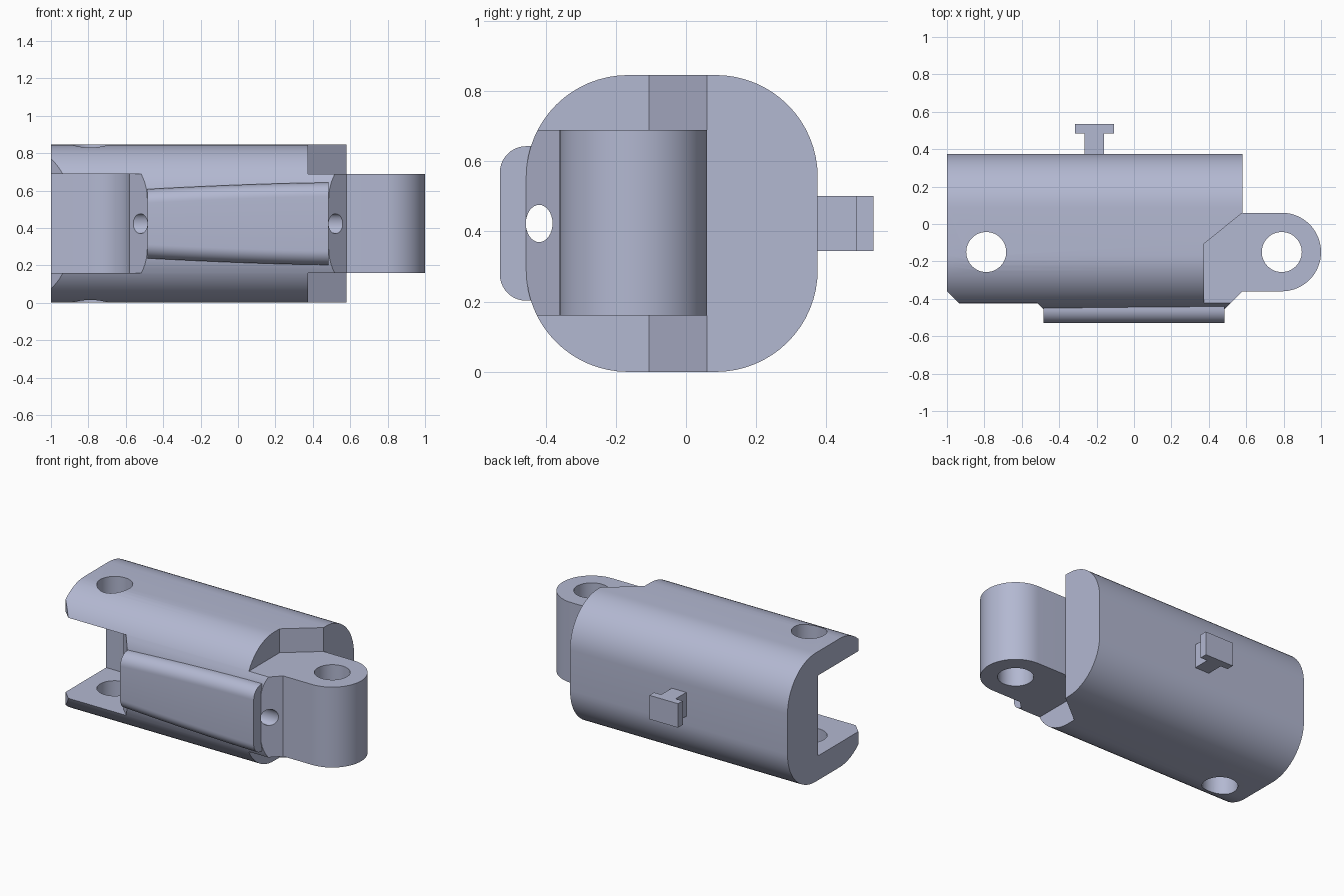
import bpy, math

if "Cube" in bpy.data.objects:
    bpy.data.objects.remove(bpy.data.objects["Cube"])

metal = bpy.data.materials.new("blue_grey_metal")
metal.diffuse_color = (0.45, 0.48, 0.64, 1)
metal.use_nodes = True
metal.node_tree.nodes["Principled BSDF"].inputs["Base Color"].default_value = metal.diffuse_color
MID = 0.4225  # mid height of the link


def loft(name, rings):
    """Solid skinned through rings that share one point count, with end caps."""
    n = len(rings[0])
    faces = [list(range(n))[::-1], [(len(rings) - 1) * n + i for i in range(n)]]
    for r in range(len(rings) - 1):
        a, b = r * n, (r + 1) * n
        faces += [(a + i, a + (i + 1) % n, b + (i + 1) % n, b + i) for i in range(n)]
    me = bpy.data.meshes.new(name)
    me.from_pydata([p for ring in rings for p in ring], [], faces)
    me.materials.append(metal)
    ob = bpy.data.objects.new(name, me)
    bpy.context.collection.objects.link(ob)
    activate(ob)
    bpy.ops.object.mode_set(mode='EDIT')
    bpy.ops.mesh.select_all(action='SELECT')
    bpy.ops.mesh.normals_make_consistent(inside=False)
    bpy.ops.object.mode_set(mode='OBJECT')
    return ob


def activate(ob):
    bpy.ops.object.select_all(action='DESELECT')
    ob.select_set(True)
    bpy.context.view_layer.objects.active = ob


def plan(name, pts, z0, z1):
    return loft(name, [[(x, y, z) for x, y in pts] for z in (z0, z1)])


def arc(cx, cy, rx, a0, a1, n=16, ry=None):
    ry = ry or rx
    return [(cx + rx * math.cos(math.radians(a0 + (a1 - a0) * i / n)),
             cy + ry * math.sin(math.radians(a0 + (a1 - a0) * i / n))) for i in range(n + 1)]


def cut(ob, cutters):
    for c in cutters:
        activate(ob)
        m = ob.modifiers.new("cut", 'BOOLEAN')
        m.operation, m.solver, m.object = 'DIFFERENCE', 'EXACT', c
        bpy.ops.object.modifier_apply(modifier=m.name)


def smooth(ob):
    activate(ob)
    bpy.ops.object.shade_smooth_by_angle(angle=math.radians(25))


# Rounded-square bar running the full length
R, Y0, Y1, H = 0.29, -0.455, 0.375, 0.845
section = (arc(Y1 - R, H - R, R, 0, 90) + arc(Y0 + R, H - R, R, 90, 180)
           + arc(Y0 + R, R, R, 180, 270) + arc(Y1 - R, R, R, 270, 360))
body = loft("link_body", [[(x, y, z) for y, z in section] for x in (-1, 1)])

# Outside of the rounded tongue at the right end
tongue = plan("tongue_cutter",
              [(0.38, -0.56), (0.58, -0.36)] + arc(0.79, -0.15, 0.21, -90, 90, 32)
              + [(0.58, 0.06), (0.58, 1), (1.5, 1), (1.5, -0.56)], -1, 2)
# Steps above and below the tongue
step = [(0.375, -1), (0.375, -0.105), (0.58, 0.06), (0.59, 1), (1.6, 1), (1.6, -1)]
steps = [plan("upper_step_cutter", step, 0.688, 1.5), plan("lower_step_cutter", step, -1, 0.16)]
# Slot at the left end that takes the next tongue
slot = plan("slot_cutter",
            [(-1.1, 0.06)] + arc(-0.79, -0.15, 0.21, 90, 0, 16)
            + [(-0.58, -0.36), (-0.38, -0.56), (-1.1, -0.56)], 0.16, 0.688)
# Small corner bevel on the fork plates
bevel = plan("fork_bevel_cutter", [(-1.1, -0.26), (-0.8, -0.56), (-1.1, -0.56)], -1, 2)
# Pin holes in fork and tongue
pins = [plan("pin_hole_cutter", arc(s * 0.79, -0.15, 0.107, 0, 360, 48)[:-1], -1, 2)
        for s in (-1, 1)]
# Oval bore along the front
bore = loft("bore_cutter", [[(x, y, z) for y, z in
            arc(-0.418, MID, 0.038, 0, 360, 32, 0.053)[:-1]] for x in (-1.5, 1.5)])

cutters = [tongue] + steps + [slot, bevel] + pins + [bore]
cut(body, cutters)
smooth(body)

# Tapered front pad with rounded long edges
rings = []
for i in range(9):
    x = -0.485 + 0.97 * i / 8
    h = 0.22 - 0.035 * (1 - i / 8) ** 1.5
    r = 0.075
    prof = ([(-0.43, MID + h)] + arc(-0.53 + r, MID + h - r, r, 90, 180, 10)
            + arc(-0.53 + r, MID - h + r, r, 180, 270, 10) + [(-0.43, MID - h)])
    rings.append([(x, y, z) for y, z in prof])
pad = loft("front_pad", rings)
cut(pad, [bore])
smooth(pad)

# T-shaped hook on the back
half = [(0.0525, 0.36), (0.0525, 0.485), (0.104, 0.485), (0.104, 0.534)]
tee = [(-0.212 + x, y) for x, y in half] + [(-0.212 - x, y) for x, y in reversed(half)]
plan("back_hook", tee, 0.344, 0.501)

for c in cutters:
    bpy.data.objects.remove(c, do_unlink=True)
